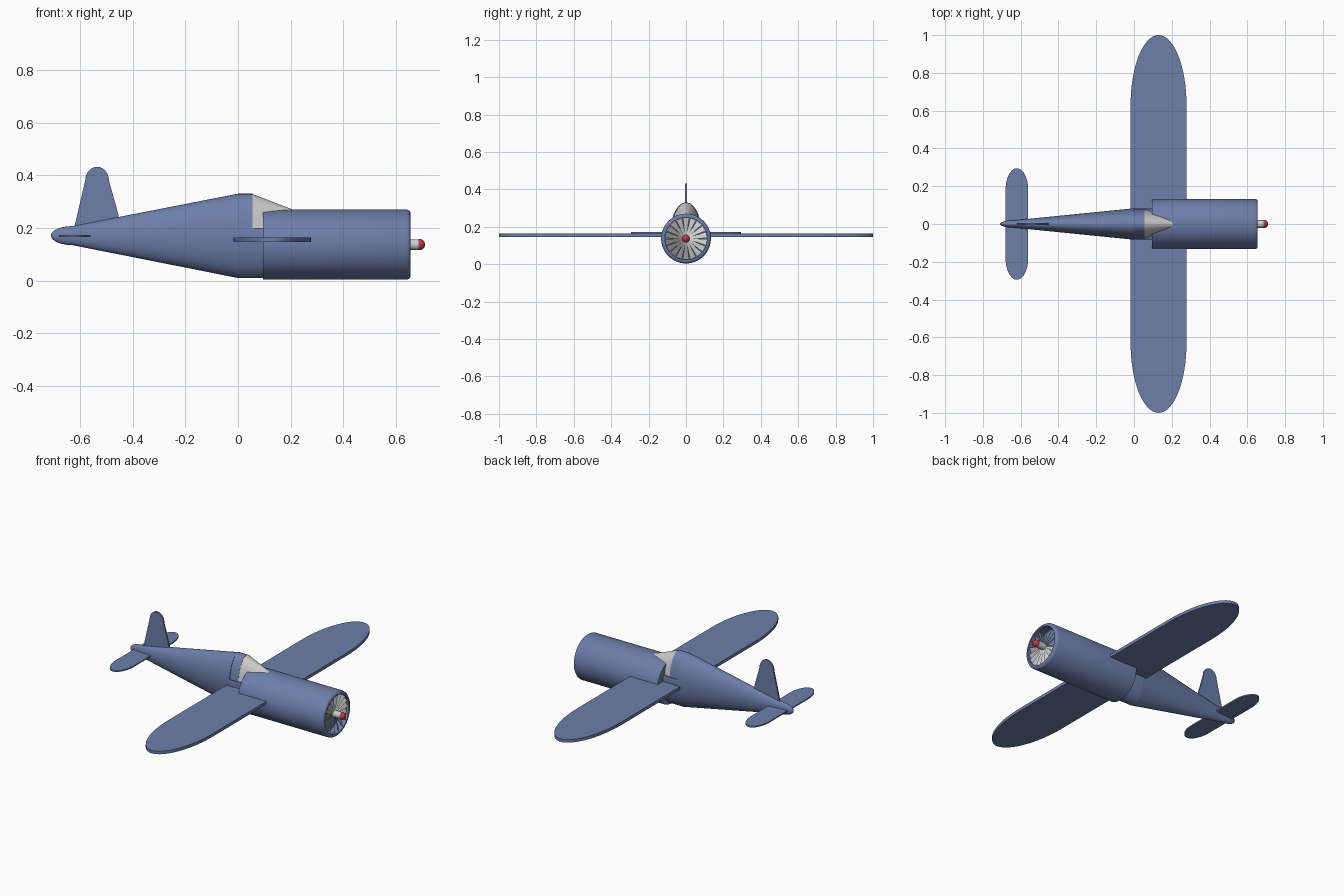
import bpy, bmesh, math
from mathutils import Matrix, Vector

if "Cube" in bpy.data.objects:
    bpy.data.objects.remove(bpy.data.objects["Cube"])


def material(name, rgb):
    m = bpy.data.materials.new(name)
    m.diffuse_color = (*rgb, 1)
    m.use_nodes = True
    m.node_tree.nodes["Principled BSDF"].inputs["Base Color"].default_value = m.diffuse_color
    return m


BLUE = material("blue_paint", (0.15, 0.21, 0.4))
RED = material("red_paint", (0.5, 0.04, 0.07))
AXIS_Z = 0.137


def finish(name, bm, mat=None):
    bmesh.ops.recalc_face_normals(bm, faces=bm.faces[:])
    me = bpy.data.meshes.new(name)
    bm.to_mesh(me)
    bm.free()
    ob = bpy.data.objects.new(name, me)
    bpy.context.collection.objects.link(ob)
    if mat:
        me.materials.append(mat)
    bpy.ops.object.select_all(action='DESELECT')
    ob.select_set(True)
    bpy.context.view_layer.objects.active = ob
    bpy.ops.object.shade_smooth_by_angle(angle=math.radians(30))
    return ob


def loft(name, sections, mat=None, zmin=-9, zmax=9, n=48):
    """Skin elliptical sections (x, centre z, half width, half height)."""
    bm = bmesh.new()
    rings = []
    for x, zc, hy, hz in sections:
        ring = []
        for i in range(n):
            a = math.tau * i / n
            z = min(max(zc + hz * math.sin(a), zmin), zmax)
            ring.append(bm.verts.new((x, hy * math.cos(a), z)))
        rings.append(ring)
    for r, s in zip(rings, rings[1:]):
        for i in range(n):
            j = (i + 1) % n
            bm.faces.new((r[i], r[j], s[j], s[i]))
    bm.faces.new(rings[0])
    bm.faces.new(rings[-1])
    return finish(name, bm, mat)


def plate(name, points, offset, mat):
    """Flat outline extruded by an offset vector."""
    bm = bmesh.new()
    f = bm.faces.new([bm.verts.new(p) for p in points])
    ext = bmesh.ops.extrude_face_region(bm, geom=[f], use_keep_orig=True)
    bmesh.ops.translate(bm, vec=offset, verts=[v for v in ext["geom"] if isinstance(v, bmesh.types.BMVert)])
    return finish(name, bm, mat)


def wing(name, cx, half_chord, straight, span, z, thick):
    """Wing plan with elliptical tips."""
    pts = []
    for side in (1, -1):
        for i in range(33):
            a = math.pi * i / 32
            pts.append((cx + side * half_chord * math.cos(a),
                        side * (straight + (span - straight) * math.sin(a)), z - thick / 2))
    plate(name, pts, Vector((0, 0, thick)), BLUE)


# Tapered rear fuselage with rounded tail
tail = [(-0.63 - 0.08 * math.sin(a), 0.171, 0.02 * math.cos(a), 0.036 * math.cos(a))
        for a in [math.radians(d) for d in (89, 80, 68, 55, 42, 28, 14, 0)]]
loft("rear_fuselage", tail + [(0, 0.17, 0.083, 0.16)], BLUE)

# Lower fuselage running into the engine cowling
loft("lower_fuselage", [(0, 0.17, 0.083, 0.16), (0.15, 0.17, 0.083, 0.16)], BLUE, zmax=0.2)

# Cockpit frame and sloping windscreen
loft("cockpit_frame", [(0, 0.17, 0.078, 0.16), (0.055, 0.17, 0.077, 0.16)], BLUE, zmin=0.199)
loft("windscreen", [(0.055, 0.17, 0.076, 0.159), (0.215, 0.17, 0.04, 0.097)], None, zmin=0.199)

# Engine cowling with recessed open front
profile = [(0.095, 0.133), (0.64, 0.133), (0.647, 0.131), (0.652, 0.127), (0.655, 0.12),
           (0.655, 0.113), (0.60, 0.113)]
loft("engine_cowling", [(x, AXIS_Z, r, r) for x, r in profile], BLUE, n=64)

# Fan blades, twisted about their radial axes
bm = bmesh.new()
COUNT = 18
for k in range(COUNT):
    rot = Matrix.Rotation(math.tau * k / COUNT, 4, 'X')
    grid = []
    for r, w in ((0.012, 0.004), (0.06, 0.010), (0.112, 0.017)):
        for s in (-1, 1):
            for t in (-0.0015, 0.0015):
                v = Vector((0.635 + s * w * 0.7 + t, s * w, r))
                grid.append(bm.verts.new(rot @ v + Vector((0, 0, AXIS_Z))))
    for b in (0, 4):
        for i, j in ((0, 1), (1, 3), (3, 2), (2, 0)):
            bm.faces.new((grid[b + i], grid[b + j], grid[b + 4 + j], grid[b + 4 + i]))
    for b in (0, 8):
        bm.faces.new((grid[b], grid[b + 1], grid[b + 3], grid[b + 2]))
finish("fan_blades", bm)

# Propeller shaft and red nose tip
loft("fan_shaft", [(0.60, AXIS_Z, 0.02, 0.02), (0.69, AXIS_Z, 0.02, 0.02)], n=32)
tip = [(0.677, 0.02)] + [(0.69 + 0.02 * math.sin(a), 0.021 * math.cos(a))
                         for a in [math.radians(d) for d in range(-30, 90, 17)]]
loft("nose_tip", [(x, AXIS_Z, r, r) for x, r in tip], RED, n=32)

# Main wing and tailplane
wing("main_wing", 0.13, 0.148, 0.63, 1.0, 0.155, 0.018)
wing("tailplane", -0.62, 0.06, 0.18, 0.295, 0.169, 0.008)

# Tail fin with rounded top
fin = [(-0.45, -0.005, 0.22), (-0.455, -0.005, 0.255)]
fin += [(-0.535 + 0.045 * math.cos(a), -0.005, 0.38 + 0.052 * math.sin(a))
        for a in [math.pi * i / 20 for i in range(21)]]
fin += [(-0.622, -0.005, 0.20), (-0.622, -0.005, 0.18)]
plate("tail_fin", fin, Vector((0, 0.01, 0)), BLUE)
